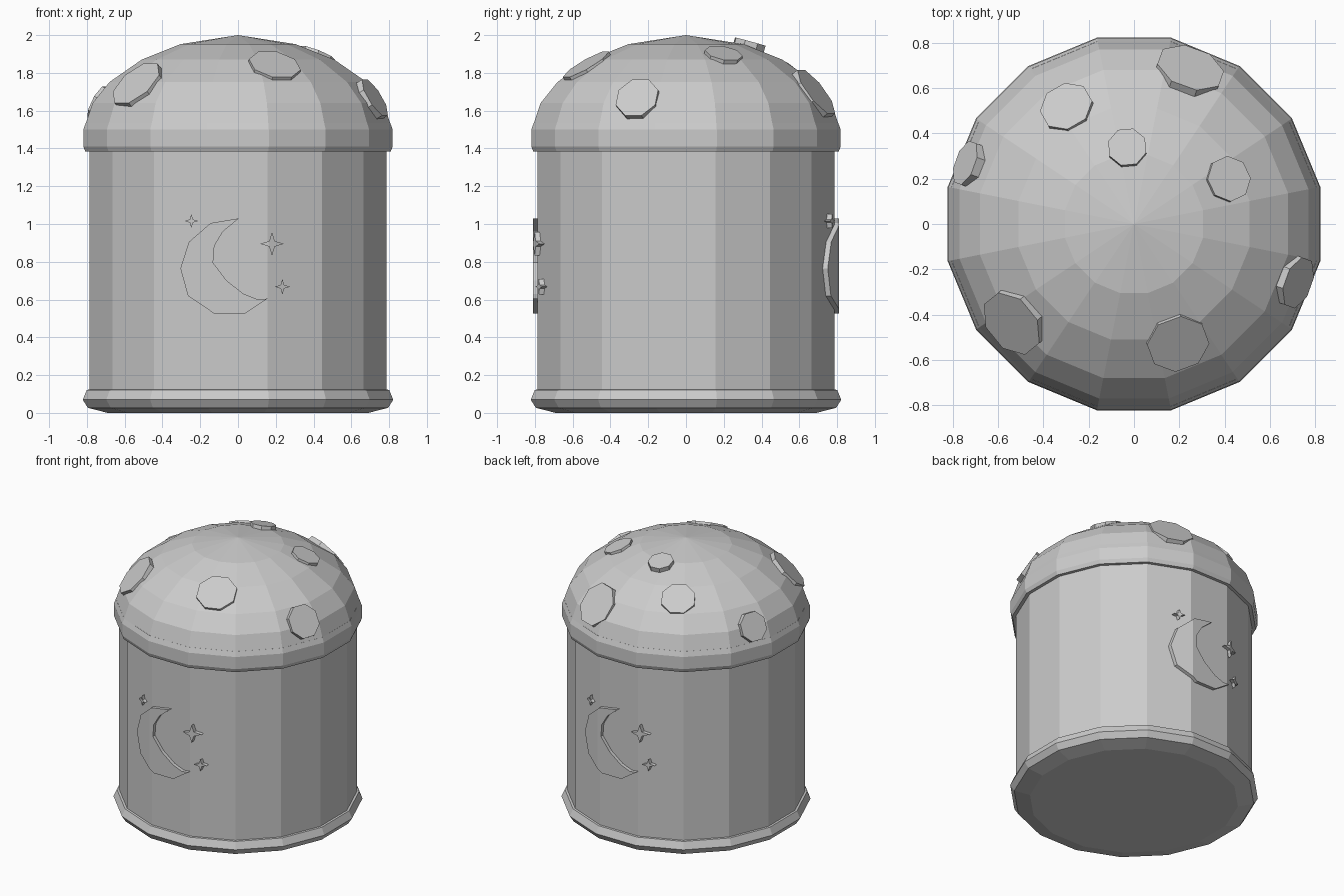
import bpy, bmesh, math
from mathutils import Vector, Matrix

if "Cube" in bpy.data.objects:
    bpy.data.objects.remove(bpy.data.objects["Cube"])

SIDES = 16
FLAT = math.cos(math.pi / SIDES)      # flat-to-flat profile radii -> corner radii


def finish(bm, name):
    bmesh.ops.recalc_face_normals(bm, faces=bm.faces)
    me = bpy.data.meshes.new(name)
    bm.to_mesh(me)
    bm.free()
    ob = bpy.data.objects.new(name, me)
    bpy.context.collection.objects.link(ob)
    return ob


def lathe(name, profile):
    """Closed 16-sided solid from (radius, z) points; radius 0 makes an apex."""
    bm = bmesh.new()
    rings = []
    for r, z in profile:
        if r == 0:
            rings.append([bm.verts.new((0, 0, z))] * SIDES)
        else:
            angles = [(i + 0.5) * 2 * math.pi / SIDES for i in range(SIDES)]
            rings.append([bm.verts.new((r / FLAT * math.cos(a), r / FLAT * math.sin(a), z))
                          for a in angles])
    for low, high in zip(rings, rings[1:]):
        for i in range(SIDES):
            j = (i + 1) % SIDES
            bm.faces.new(dict.fromkeys((low[i], low[j], high[j], high[i])))
    for ring in (rings[0], rings[-1]):
        if ring[0] is not ring[1]:
            bm.faces.new(ring)
    return finish(bm, name)


# Jar body, foot and domed lid
lathe("body", [(0.785, 0.05), (0.785, 1.45)])
lathe("base_rim", [(0.69, 0), (0.795, 0.027), (0.822, 0.07), (0.80, 0.122), (0.78, 0.124)])
lathe("lid_band", [(0.77, 1.383), (0.808, 1.383), (0.819, 1.41), (0.819, 1.50), (0.806, 1.535), (0.77, 1.535)])
lathe("lid_dome", [(0.80, 1.45), (0.807, 1.53), (0.77, 1.64), (0.68, 1.752), (0.51, 1.87),
                   (0.305, 1.952), (0, 2.0)])

# Octagonal plates on the dome: outer face centre and radius
plates = [(0.25, 0.69, 1.70, 0.155), (-0.30, 0.52, 1.825, 0.12), (-0.03, 0.34, 1.965, 0.088),
          (0.42, 0.20, 1.905, 0.102), (-0.745, 0.27, 1.64, 0.105), (0.725, -0.26, 1.67, 0.12),
          (-0.54, -0.44, 1.745, 0.155), (0.195, -0.53, 1.845, 0.14)]
for x, y, z, r in plates:
    n = Vector((x / 0.82 ** 2, y / 0.82 ** 2, (z - 1.5) / 0.25)).normalized()
    depth = 0.045
    m = (Matrix.Translation(Vector((x, y, z)) - n * depth / 2)
         @ n.to_track_quat('Z', 'Y').to_matrix().to_4x4()
         @ Matrix.Rotation(math.pi / 8, 4, 'Z'))
    bm = bmesh.new()
    bmesh.ops.create_cone(bm, cap_ends=True, segments=8, radius1=r, radius2=r,
                          depth=depth, matrix=m)
    finish(bm, "crater_plate")

# Raised decorations: flat outlines trimmed to a shell just outside the body
shell = lathe("trim_shell", [(0.81, 0.2), (0.81, 1.3)])
shell.hide_render = True


def decoration(name, outline, turn):
    bm = bmesh.new()
    near = [bm.verts.new((x, -0.95, z)) for x, z in outline]
    far = [bm.verts.new((x, -0.68, z)) for x, z in outline]
    bm.faces.new(near)
    bm.faces.new(far[::-1])
    for i in range(len(near)):
        j = (i + 1) % len(near)
        bm.faces.new((near[i], near[j], far[j], far[i]))
    bmesh.ops.rotate(bm, verts=bm.verts, matrix=Matrix.Rotation(turn, 3, 'Z'))
    ob = finish(bm, name)
    mod = ob.modifiers.new("trim", 'BOOLEAN')
    mod.operation = 'INTERSECT'
    mod.solver = 'EXACT'
    mod.object = shell
    bpy.context.view_layer.objects.active = ob
    bpy.ops.object.modifier_apply(modifier=mod.name)


def star(cx, cz, r):
    pts = []
    for i in range(8):
        a, d = i * math.pi / 4, r if i % 2 == 0 else r * 0.33
        pts.append((cx + d * math.cos(a), cz + d * math.sin(a)))
    return pts


crescent = [(0.005, 1.03), (-0.145, 1.005), (-0.26, 0.905), (-0.305, 0.765), (-0.265, 0.62),
            (-0.125, 0.525), (0.035, 0.525), (0.157, 0.605), (0.105, 0.60), (0.03, 0.63),
            (-0.06, 0.70), (-0.132, 0.795), (-0.125, 0.885), (-0.08, 0.96)]

# Front and back
for turn in (0, math.pi):
    decoration("moon", crescent, turn)
    for cx, cz, r in [(0.18, 0.895), (0.235, 0.668), (-0.247, 1.016)] and \
            [(0.18, 0.895, 0.063), (0.235, 0.668, 0.041), (-0.247, 1.016, 0.036)]:
        decoration("star", star(cx, cz, r), turn)

bpy.data.objects.remove(shell)
